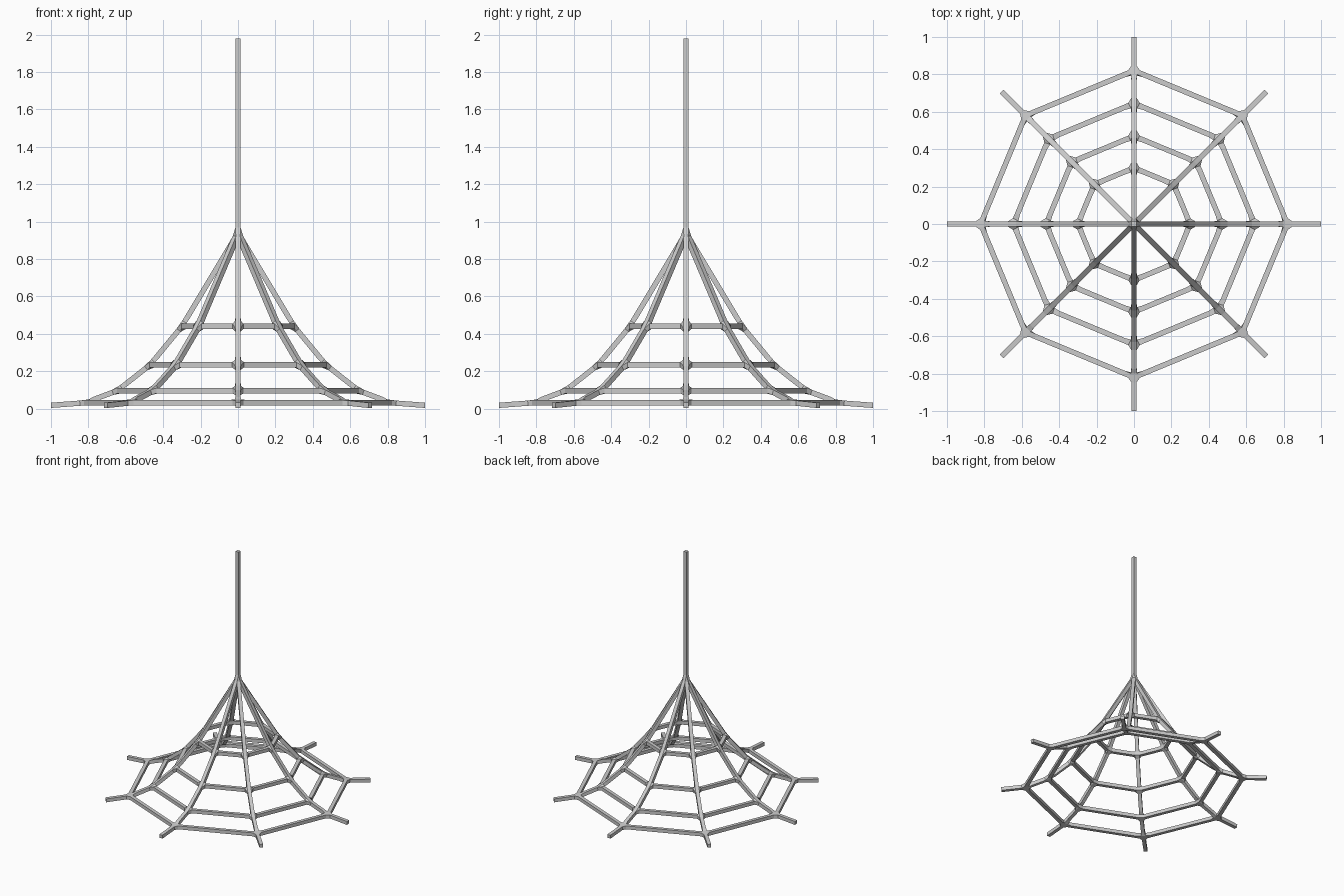
import bpy, math

if "Cube" in bpy.data.objects:
    bpy.data.objects.remove(bpy.data.objects["Cube"])

# Spoke profile (radius, height) from apex to rim; rings join the middle points
apex, top, tube = 0.94, 1.98, 0.014
profile = [(0.30, 0.44), (0.47, 0.234), (0.645, 0.096), (0.82, 0.031), (1.0, 0.0175)]
n, m = 8, len(profile)

# Web skeleton: mast, spokes and octagonal rings
verts = [(0, 0, apex), (0, 0, top)]
edges = [(0, 1)]
for k in range(n):
    a = 2 * math.pi * k / n
    for j, (r, z) in enumerate(profile):
        verts.append((r * math.cos(a), r * math.sin(a), z))
        i = 2 + k * m + j
        edges.append((0 if j == 0 else i - 1, i))
        if j < m - 1:
            edges.append((i, 2 + ((k + 1) % n) * m + j))

mesh = bpy.data.meshes.new("climbing_web")
mesh.from_pydata(verts, edges, [])
web = bpy.data.objects.new("climbing_web", mesh)
bpy.context.collection.objects.link(web)

# Thicken the skeleton into square bars with solid joints
web.modifiers.new("bars", 'SKIN')
if not mesh.skin_vertices:
    bpy.context.view_layer.objects.active = web
    web.select_set(True)
    bpy.ops.mesh.customdata_skin_add()
layer = mesh.skin_vertices[0].data
for v in layer:
    v.radius = (tube, tube)
layer[0].use_root = True
